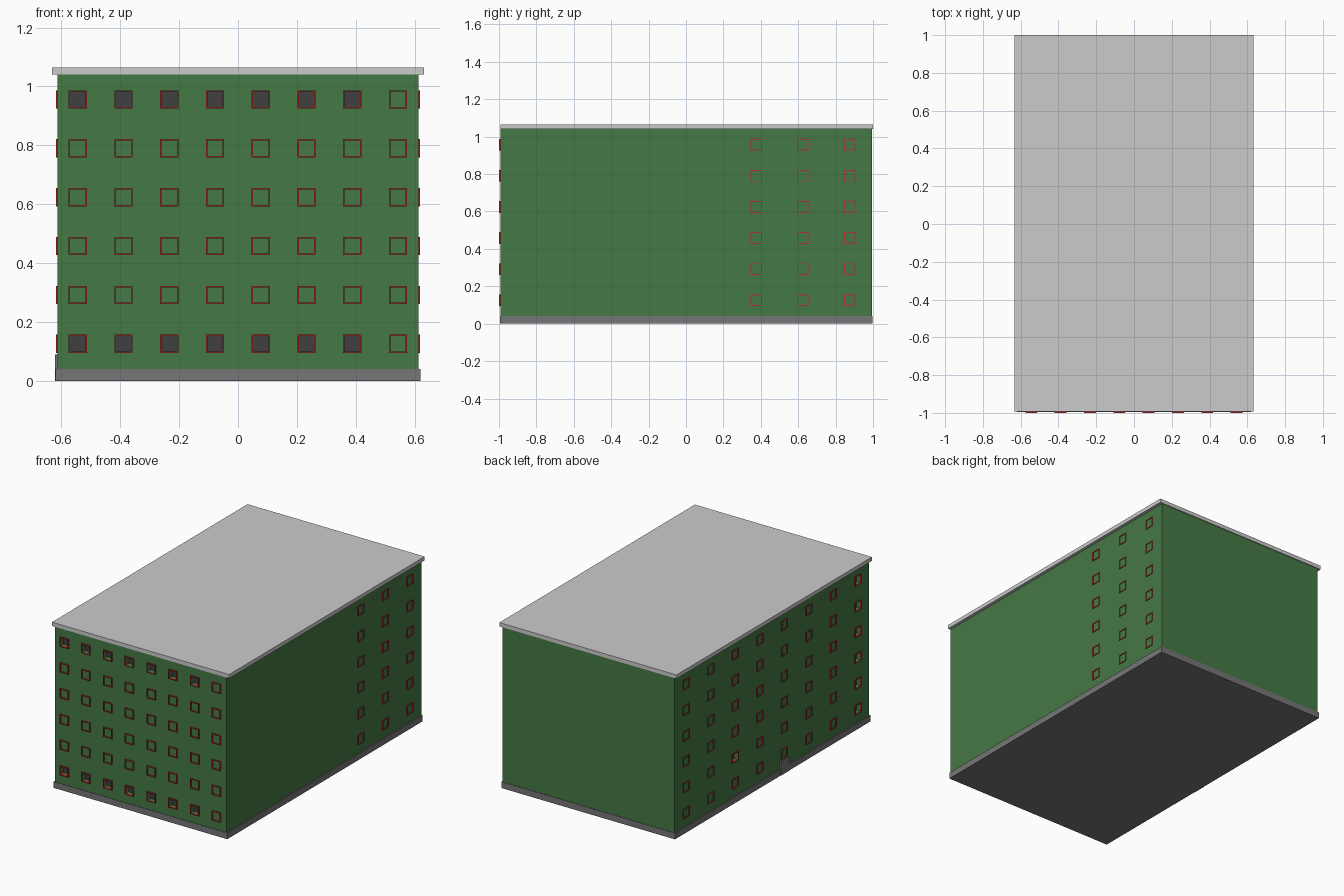
import bpy, bmesh
from mathutils import Matrix, Vector
from math import radians

if "Cube" in bpy.data.objects:
    bpy.data.objects.remove(bpy.data.objects["Cube"])


def material(name, rgb):
    m = bpy.data.materials.new(name)
    m.diffuse_color = (*rgb, 1)
    m.use_nodes = True
    m.node_tree.nodes["Principled BSDF"].inputs["Base Color"].default_value = m.diffuse_color
    return m


GREEN = material("green_wall", (0.06, 0.19, 0.06))
RED = material("red_frame", (0.45, 0.03, 0.03))
DARK = material("dark_glass", (0.05, 0.05, 0.05))
PLINTH = material("plinth_grey", (0.18, 0.18, 0.18))


def add_box(bm, lo, hi, mat=Matrix()):
    lo, hi = Vector(lo), Vector(hi)
    m = mat @ Matrix.Translation((lo + hi) / 2) @ Matrix.Diagonal((*(hi - lo), 1))
    bmesh.ops.create_cube(bm, size=1, matrix=m)


def make_object(name, bm, mat=None):
    me = bpy.data.meshes.new(name)
    bm.to_mesh(me)
    bm.free()
    ob = bpy.data.objects.new(name, me)
    bpy.context.collection.objects.link(ob)
    if mat:
        me.materials.append(mat)
    return ob


def box(name, lo, hi, mat=None):
    bm = bmesh.new()
    add_box(bm, lo, hi)
    return make_object(name, bm, mat)


# Main masses
walls = box("walls", (-0.613, -0.992, 0.04), (0.613, 0.995, 1.04), GREEN)
box("plinth", (-0.62, -0.995, 0), (0.62, 0.998, 0.04), PLINTH)
box("roof", (-0.632, -0.993, 1.04), (0.632, 1.0, 1.065))

# Window placement: local frame has x along the wall, -y outward
ROWS = [0.126 + 0.166 * i for i in range(6)]
H, T = 0.031, 0.005        # half size and frame width
DEPTH = 0.03


def placement(side, along, z):
    if side == "front":
        return Matrix.Translation((along, -0.992, z))
    sign = 1 if side == "right" else -1
    return Matrix.Translation((sign * 0.613, along, z)) @ Matrix.Rotation(radians(90 * sign), 4, 'Z')


windows = []   # side, position, height, protrusion, is open
for r, z in enumerate(ROWS):
    for c in range(8):
        windows.append(("front", -0.544 + 0.1553 * c, z, 0.008, r in (0, 5) and c < 7))
        windows.append(("left", -0.875 + 0.25 * c, z, 0.005,
                        c == 0 or (c, r) == (5, 1)))
    for c in range(3):
        windows.append(("right", 0.375 + 0.25 * c, z, 0.005, False))

frames, holes, panes = bmesh.new(), bmesh.new(), bmesh.new()
for side, along, z, out, is_open in windows:
    m = placement(side, along, z)
    # Four bars of the frame
    for s in (-1, 1):
        a, b = sorted((s * H, s * (H - T)))
        add_box(frames, (a, -out, -H), (b, 0.01, H), m)
        add_box(frames, (-H + T, -out, a), (H - T, 0.01, b), m)
    # Recess with a dark pane
    if is_open:
        i = H - T
        add_box(holes, (-i, -0.02, -i), (i, DEPTH, i), m)
        add_box(panes, (-i, DEPTH - 0.003, -i), (i, DEPTH + 0.002, i), m)

make_object("window_frames", frames, RED)
make_object("window_panes", panes, DARK)
cutter = make_object("recess_cutter", holes)
cutter.hide_render = True
cutter.hide_set(True)
mod = walls.modifiers.new("recesses", 'BOOLEAN')
mod.object = cutter
mod.operation = 'DIFFERENCE'
mod.solver = 'EXACT'

# Small entrance on the left side
box("entrance_door", (-0.622, -0.17, 0), (-0.60, -0.08, 0.09), PLINTH)
